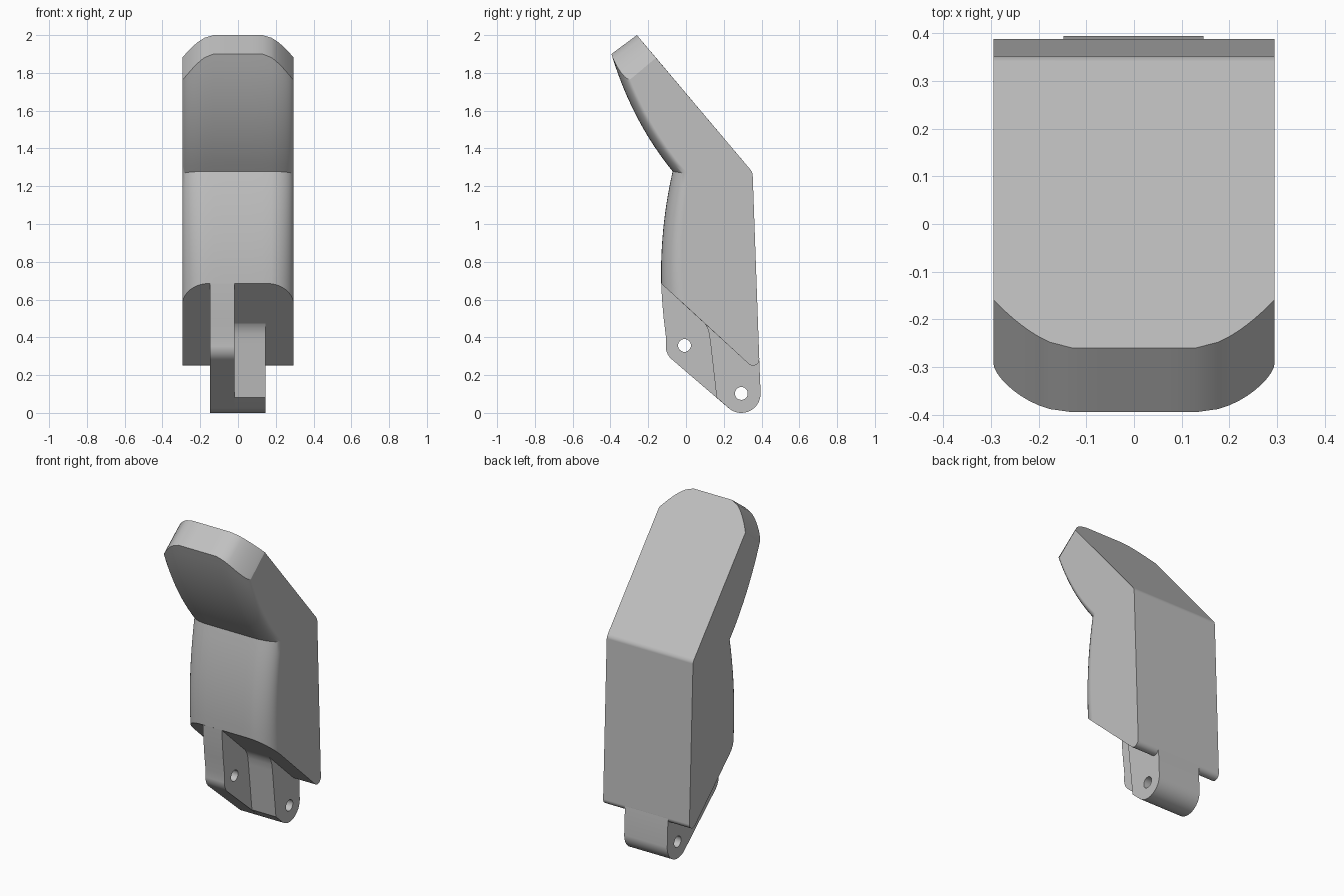
import bpy, bmesh, math

cube = bpy.data.objects.get("Cube")
if cube:
    bpy.data.objects.remove(cube, do_unlink=True)

grey = bpy.data.materials.new("plain grey")
grey.use_nodes = True
grey.diffuse_color = (0.53, 0.53, 0.53, 1)
grey.node_tree.nodes["Principled BSDF"].inputs["Base Color"].default_value = grey.diffuse_color

HALF = 0.295


def loft(name, loops):
    """Skin matching closed loops and cap both ends."""
    bm = bmesh.new()
    rows = [[bm.verts.new(p) for p in loop] for loop in loops]
    n = len(rows[0])
    for a, b in zip(rows, rows[1:]):
        for i in range(n):
            j = (i + 1) % n
            bm.faces.new((a[i], a[j], b[j], b[i]))
    bm.faces.new(rows[0])
    bm.faces.new(rows[-1])
    bmesh.ops.recalc_face_normals(bm, faces=bm.faces)
    mesh = bpy.data.meshes.new(name)
    bm.to_mesh(mesh)
    bm.free()
    mesh.materials.append(grey)
    obj = bpy.data.objects.new(name, mesh)
    bpy.context.collection.objects.link(obj)
    return obj


def select(obj):
    bpy.ops.object.select_all(action="DESELECT")
    obj.select_set(True)
    bpy.context.view_layer.objects.active = obj


def smooth(obj):
    select(obj)
    bpy.ops.object.shade_smooth_by_angle(angle=math.radians(24))
    obj.modifiers.new("even shading", "WEIGHTED_NORMAL").keep_sharp = True


def arc(cy, cz, r, start, end, steps):
    angles = [math.radians(start + (end - start) * i / steps) for i in range(steps + 1)]
    return [(cy + r * math.cos(a), cz + r * math.sin(a)) for a in angles]


def tilted(s, depth):
    """Point in the leaning upper part: s down the back slope, depth to the front."""
    return (-0.26 + 0.643 * s - 0.766 * depth, 2.0 - 0.766 * s - 0.643 * depth)


def lower_front(z):
    return -0.132 + 0.21 * (z - 0.74) ** 2


def body_section(x):
    """Side outline of the body at one x, with rounded front and top corners."""
    t = min(1, max(0, (abs(x) - 0.155) / (HALF - 0.155)))
    g = 1 - math.sqrt(1 - t * t)
    top = 0.157 * max(0, (abs(x) - 0.13) / (HALF - 0.13)) ** 1.7
    # leaning front, from the top edge down to the crease
    s0, s1 = top - 0.01 * (1 - g), 0.674 + 0.064 * g
    pts = [tilted(top, 0)]
    for i in range(13):
        s = s0 + (s1 - s0) * i / 12
        pts.append(tilted(s, 0.172 + 0.42 * s - 0.3 * s * s - 0.055 * g))
    # bulging lower front, from the crease to the slanted underside
    yc, zc = pts[-1]
    zb = 0.685 - 0.114 * g
    off0, off1 = yc - lower_front(zc), 0.12 * g
    for i in range(1, 11):
        f = i / 10
        z = zc + (zb - zc) * f
        pts.append((lower_front(z) + off0 + (off1 - off0) * f, z))
    # underside lip, then back
    pts += arc(0.355, 0.283, 0.033, 228, 362, 8)
    pts += [(0.353, 1.262), (0.349, 1.276), (0.341, 1.288)]
    return [(x, y, z) for y, z in pts]


# Body
half = [0.07, 0.13]
half += [0.155 + 0.14 * math.sin(math.radians(a)) for a in range(9, 91, 9)]
xs = [-x for x in reversed(half)] + [0] + half
body = loft("body", [body_section(x) for x in xs])
smooth(body)


def lug(name, x0, x1, outline, holes):
    """Flat plate with pin holes cut through it."""
    obj = loft(name, [[(x, y, z) for y, z in outline] for x in (x0, x1)])
    for y, z in holes:
        bpy.ops.mesh.primitive_cylinder_add(
            vertices=32, radius=0.034, depth=1, location=(0, y, z),
            rotation=(0, math.pi / 2, 0))
        cutter = bpy.context.object
        cutter.hide_render = True
        cutter.data.materials.append(grey)
        select(obj)
        cut = obj.modifiers.new("pin hole", "BOOLEAN")
        cut.object, cut.operation, cut.solver = cutter, "DIFFERENCE", "EXACT"
        bpy.ops.object.modifier_apply(modifier=cut.name)
        bpy.data.objects.remove(cutter, do_unlink=True)
    smooth(obj)


# Hinge tongue: a long plate and a shorter one beside it
back_end = arc(0.293, 0.102, 0.102, 231, 362, 16) + [(0.386, 0.32), (0.36, 0.4)]
upper_hole, lower_hole = (-0.008, 0.357), (0.293, 0.103)

long_front = [(0.0, 0.75), (-0.131, 0.685), (-0.127, 0.6), (-0.118, 0.5), (-0.106, 0.4)]
long_front += arc(-0.017, 0.352, 0.09, 180, 231, 8)
lug("long_hinge_plate", -0.148, -0.018, long_front + back_end, [upper_hole, lower_hole])

short_front = [(0.15, 0.6), (0.07, 0.51), (0.098, 0.475), (0.113, 0.45),
               (0.122, 0.42), (0.128, 0.38), (0.162, 0.082)]
lug("short_hinge_plate", -0.018, 0.146, short_front + back_end, [lower_hole])
